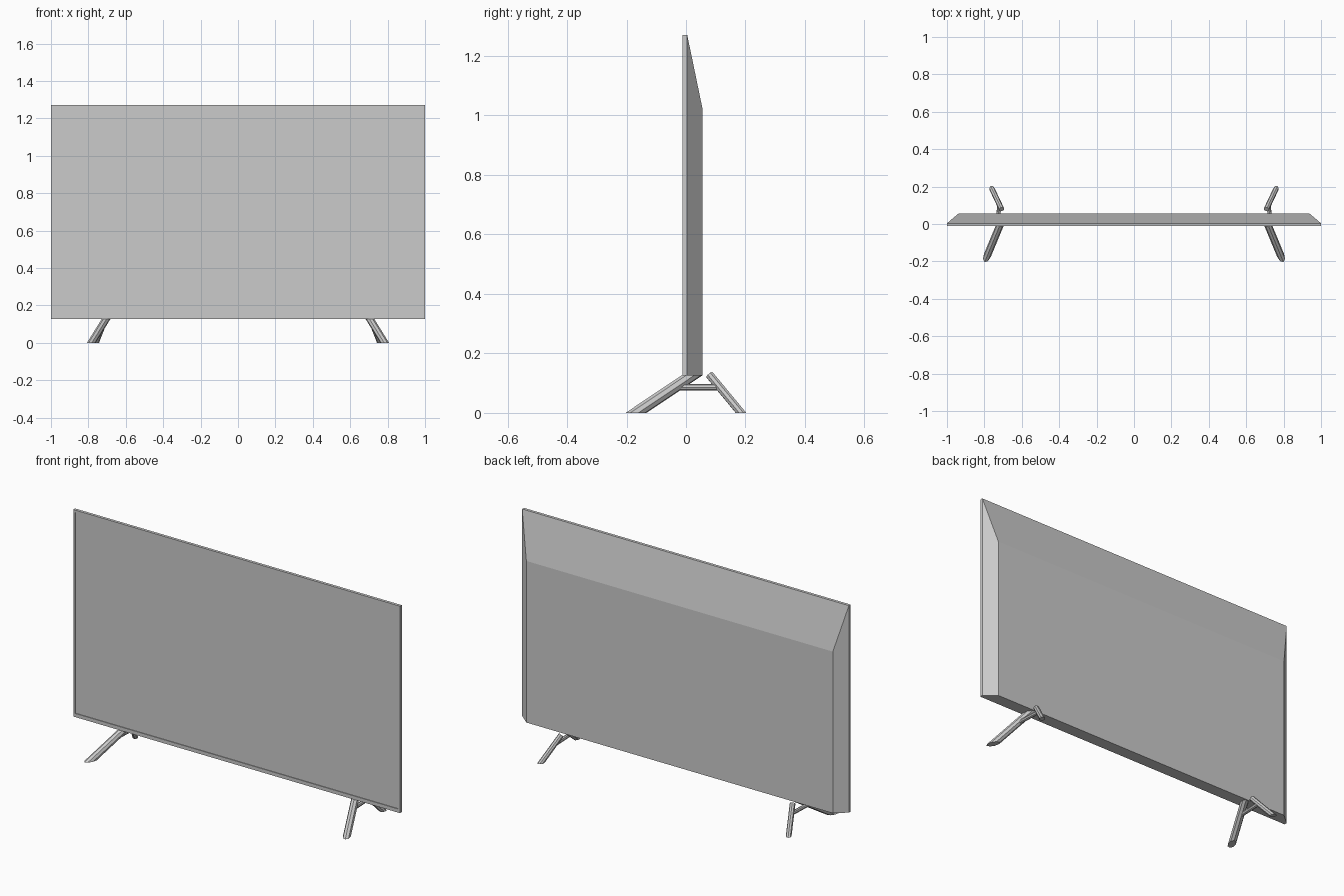
import bpy
import bmesh
from mathutils import Vector

if "Cube" in bpy.data.objects:
    bpy.data.objects.remove(bpy.data.objects["Cube"])

Z0, Z1 = 0.126, 1.271
Y_FRONT, Y_SEAM, Y_BACK = -0.012, 0.004, 0.056


def finish(name, bm):
    bmesh.ops.recalc_face_normals(bm, faces=bm.faces)
    mesh = bpy.data.meshes.new(name)
    bm.to_mesh(mesh)
    bm.free()
    obj = bpy.data.objects.new(name, mesh)
    bpy.context.collection.objects.link(obj)
    return obj


def loft_rects(name, rects):
    """Closed solid through rectangles (half width, bottom, top, y)."""
    bm = bmesh.new()
    rings = [[bm.verts.new(p) for p in ((-w, y, lo), (w, y, lo), (w, y, hi), (-w, y, hi))]
             for w, lo, hi, y in rects]
    for a, b in zip(rings, rings[1:]):
        for i in range(4):
            j = (i + 1) % 4
            bm.faces.new((a[i], a[j], b[j], b[i]))
    bm.faces.new(rings[0])
    bm.faces.new(rings[-1])
    return finish(name, bm)


def rod(name, start, end, radius, sides=8, cut_low=False, cut_high=None):
    """Round bar between two points, optionally trimmed level at floor or top."""
    start, end = Vector(start), Vector(end)
    axis = (end - start).normalized()
    if cut_low:
        start -= axis * 0.08
    if cut_high is not None:
        end += axis * 0.08
    bm = bmesh.new()
    bmesh.ops.create_cone(bm, cap_ends=True, segments=sides, radius1=radius,
                          radius2=radius, depth=(end - start).length)
    bm.transform(axis.to_track_quat('Z', 'Y').to_matrix().to_4x4())
    bmesh.ops.translate(bm, verts=bm.verts, vec=(start + end) / 2)
    cuts = ([(0, -1)] if cut_low else []) + ([(cut_high, 1)] if cut_high is not None else [])
    for z, sign in cuts:
        cut = bmesh.ops.bisect_plane(bm, geom=bm.verts[:] + bm.edges[:] + bm.faces[:],
                                     plane_co=(0, 0, z), plane_no=(0, 0, sign), clear_outer=True)
        edges = [g for g in cut['geom_cut'] if isinstance(g, bmesh.types.BMEdge)]
        bmesh.ops.holes_fill(bm, edges=edges, sides=0)
    return finish(name, bm)


# Thin display panel: bezel with a recessed screen
loft_rects("display_panel", [
    (0.988, Z0 + 0.02, Z1 - 0.012, Y_FRONT + 0.004),
    (0.988, Z0 + 0.02, Z1 - 0.012, Y_FRONT),
    (1.0, Z0, Z1, Y_FRONT),
    (1.0, Z0, Z1, Y_SEAM),
])

# Rear housing, sloped at the sides and top
loft_rects("rear_housing", [(1.0, Z0, Z1, Y_SEAM), (0.938, Z0, 1.02, Y_BACK)])

# Splayed stands, one per side
for side, s in (("left", -1), ("right", 1)):
    rod(f"front_leg_{side}", (s * 0.784, -0.168, 0), (s * 0.706, 0.02, Z0), 0.02,
        cut_low=True, cut_high=Z0)
    rod(f"back_leg_{side}", (s * 0.758, 0.185, 0), (s * 0.708, 0.079, 0.128), 0.0145,
        cut_low=True)
    rod(f"leg_brace_{side}", (s * 0.728, -0.045, 0.086), (s * 0.722, 0.108, 0.086), 0.0105)
